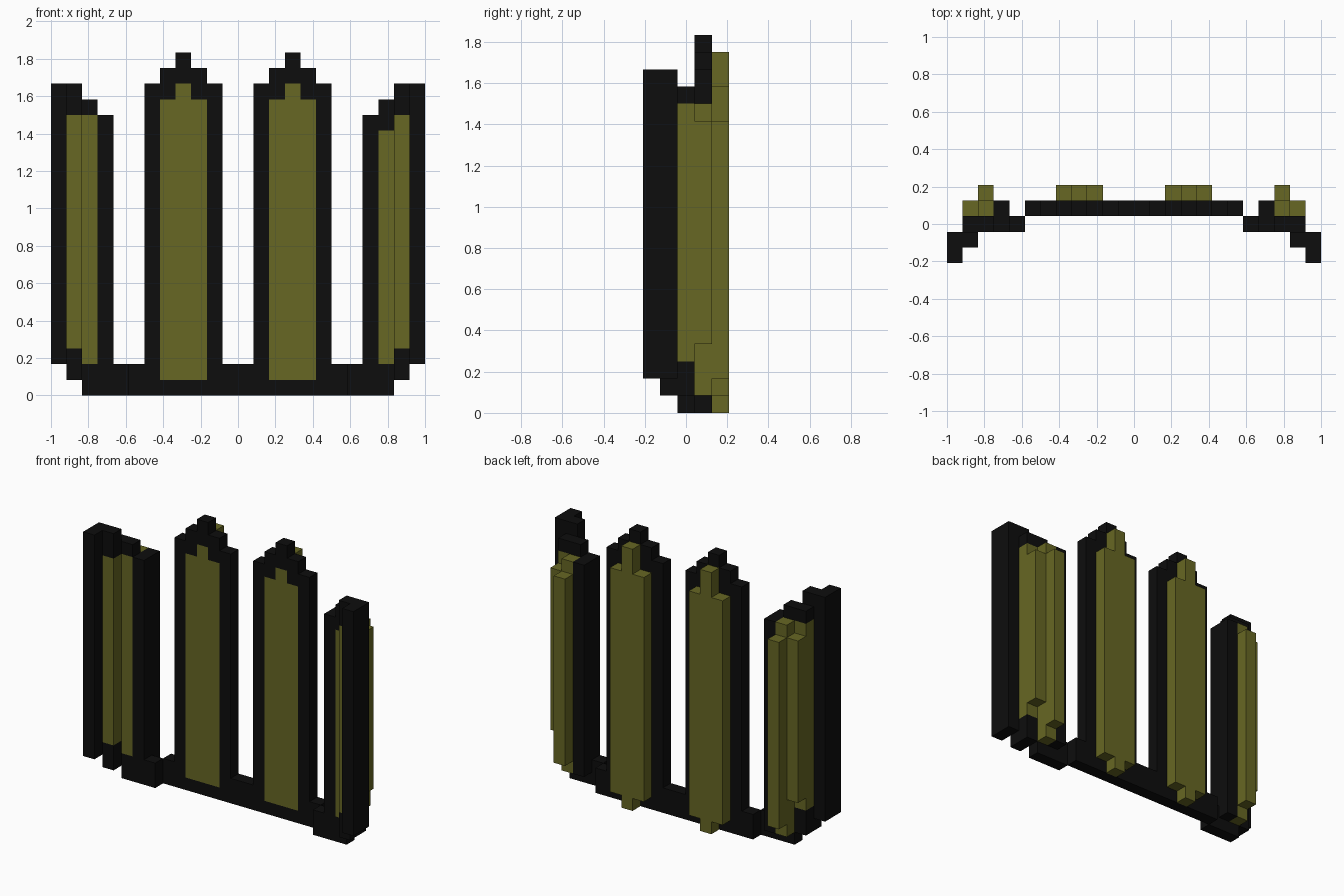
import bpy, bmesh

cube = bpy.data.objects.get("Cube")
if cube:
    bpy.data.objects.remove(cube, do_unlink=True)

U = 2 / 24  # size of one block


def material(name, rgb):
    m = bpy.data.materials.new(name)
    m.use_nodes = True
    col = (*rgb, 1)
    m.diffuse_color = col
    bsdf = m.node_tree.nodes["Principled BSDF"]
    bsdf.inputs["Base Color"].default_value = col
    bsdf.inputs["Roughness"].default_value = 0.9
    return m


BLACK = material("black frame", (0.004, 0.004, 0.004))
OLIVE = material("olive pane", (0.135, 0.135, 0.017))


def part(name, mat, boxes, side=1):
    """Blocks as (x0, x1, row0, row1, z0, z1) in block units; side -1 mirrors in x."""
    bm = bmesh.new()
    for x0, x1, y0, y1, z0, z1 in boxes:
        if side < 0:
            x0, x1 = -x1, -x0
        verts = bmesh.ops.create_cube(bm, size=1)["verts"]
        for v in verts:
            v.co.x = (x0 + (v.co.x + 0.5) * (x1 - x0)) * U
            v.co.y = (y0 + (v.co.y + 0.5) * (y1 - y0) - 2.5) * U
            v.co.z = (z0 + (v.co.z + 0.5) * (z1 - z0)) * U
    me = bpy.data.meshes.new(name)
    bm.to_mesh(me)
    bm.free()
    me.materials.append(mat)
    ob = bpy.data.objects.new(name, me)
    bpy.context.collection.objects.link(ob)
    return ob


# Straight bottom rail, cut away where the panes sit (z 1 to 2)
part("bottom_rail", BLACK, [
    (-7, 7, 3, 4, 0, 1),
    (-7, -5, 3, 4, 1, 2), (-2, 2, 3, 4, 1, 2), (5, 7, 3, 4, 1, 2)])

for label, s in (("left", 1), ("right", -1)):
    # Arched frame of the inner panel
    part(label + "_inner_frame", BLACK, [
        (1, 2, 3, 4, 2, 20), (5, 6, 3, 4, 2, 20),
        (2, 3, 3, 4, 19, 21), (4, 5, 3, 4, 19, 21),
        (3, 4, 3, 4, 20, 22)], s)

    # Inner pane with its raised back ridge
    part(label + "_inner_pane", OLIVE, [
        (2, 3, 3, 5, 1, 19), (4, 5, 3, 5, 1, 19),
        (3, 4, 3, 4, 1, 20), (3, 4, 4, 5, 0, 21)], s)

    # Stepped side frame curving forward
    top = 17 if s > 0 else 18
    part(label + "_side_frame", BLACK, [
        (7, 8, 2, 3, 0, 2),
        (8, 9, 2, 3, 0, 18), (8, 9, 3, 4, 1, 18),
        (9, 10, 2, 3, 0, 2), (9, 10, 2, 3, top, 19),
        (10, 11, 1, 3, 1, 3),
        (10, 11, 1, 2, 18, 20), (10, 11, 2, 3, 18, 19),
        (11, 12, 0, 2, 2, 20)], s)

    # Stepped side pane
    part(label + "_side_pane", OLIVE, [
        (9, 10, 2, 3, 2, top), (9, 10, 3, 4, 1, 18), (9, 10, 4, 5, 2, 17),
        (10, 11, 1, 3, 3, 18), (10, 11, 3, 4, 4, 17)], s)
